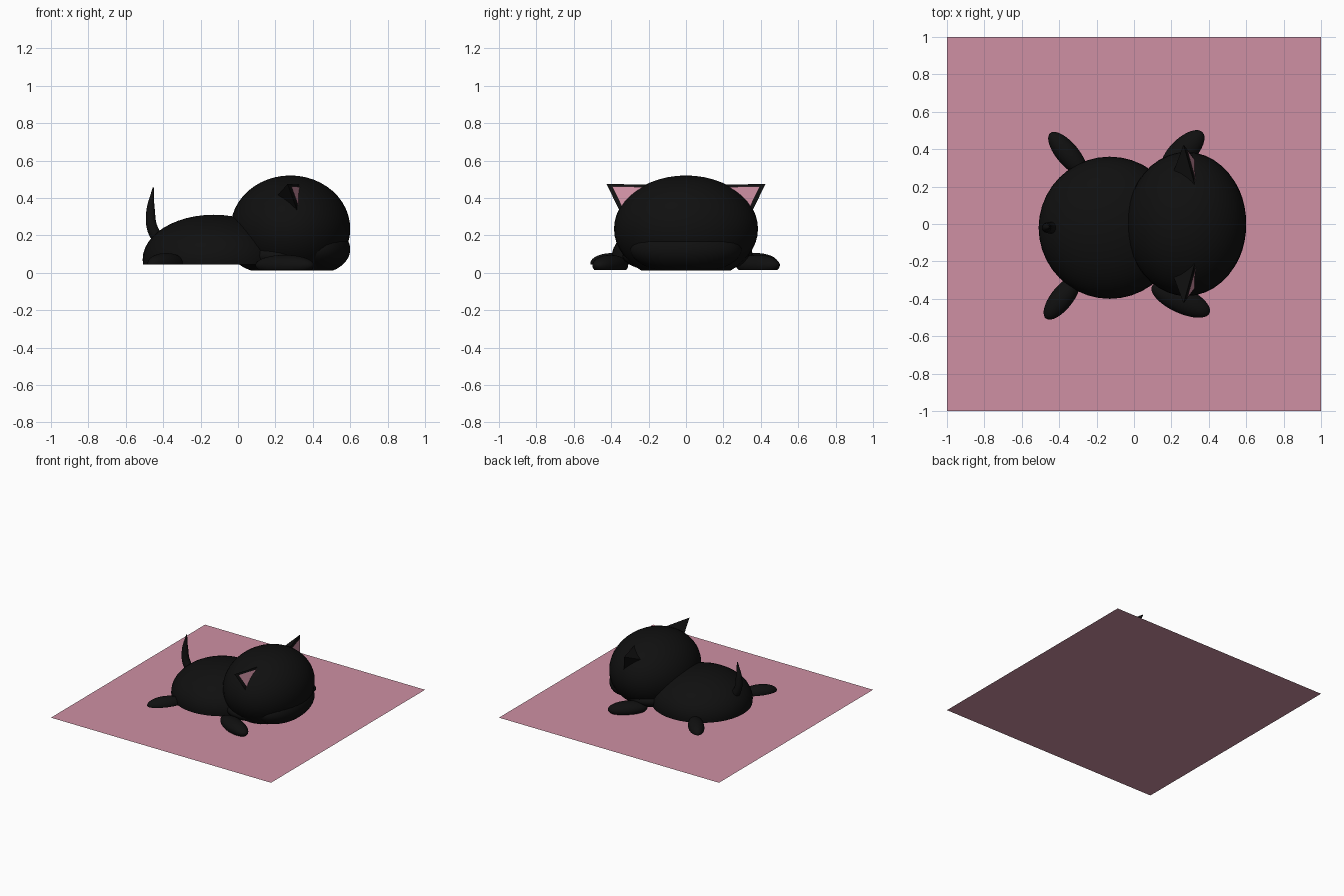
import bpy, bmesh
from math import radians
from mathutils import Vector, Matrix

if "Cube" in bpy.data.objects:
    bpy.data.objects.remove(bpy.data.objects["Cube"])


def material(name, rgb):
    m = bpy.data.materials.new(name)
    m.diffuse_color = (*rgb, 1)
    m.use_nodes = True
    m.node_tree.nodes["Principled BSDF"].inputs["Base Color"].default_value = m.diffuse_color
    return m


BLACK = material("black_fur", (0.005, 0.005, 0.005))
PINK = material("pink", (0.62, 0.28, 0.37))


def finish(name, bm, mat, smooth=True):
    bmesh.ops.recalc_face_normals(bm, faces=bm.faces)
    me = bpy.data.meshes.new(name)
    bm.to_mesh(me)
    bm.free()
    me.materials.append(mat)
    ob = bpy.data.objects.new(name, me)
    bpy.context.collection.objects.link(ob)
    if smooth:
        bpy.context.view_layer.objects.active = ob
        ob.select_set(True)
        bpy.ops.object.shade_smooth_by_angle(angle=radians(40))
        ob.select_set(False)
    return ob


def blob(name, centre, radii, floor, turn=0):
    """Ellipsoid turned about z and cut flat at floor height."""
    bm = bmesh.new()
    mat = (Matrix.Translation(centre) @ Matrix.Rotation(radians(turn), 4, 'Z')
           @ Matrix.Diagonal((*radii, 1)))
    bmesh.ops.create_uvsphere(bm, u_segments=40, v_segments=24, radius=1, matrix=mat)
    geom = bm.verts[:] + bm.edges[:] + bm.faces[:]
    cut = bmesh.ops.bisect_plane(bm, geom=geom, plane_co=(0, 0, floor),
                                 plane_no=(0, 0, 1), clear_inner=True)
    edges = [e for e in cut["geom_cut"] if isinstance(e, bmesh.types.BMEdge)]
    if edges:
        bmesh.ops.holes_fill(bm, edges=edges, sides=0)
    return finish(name, bm, BLACK)


# Square mat
bm = bmesh.new()
bmesh.ops.create_grid(bm, x_segments=1, y_segments=1, size=1)
finish("floor_mat", bm, PINK, False)

# Body, head and chin
blob("body", (-0.13, -0.02, 0.07), (0.38, 0.38, 0.24), 0.045)
blob("head", (0.28, 0, 0.235), (0.32, 0.385, 0.285), 0.012)
blob("muzzle", (0.42, 0, 0.125), (0.18, 0.3, 0.13), 0.012)
blob("chest", (0.22, 0, 0.09), (0.24, 0.34, 0.1), 0.012)

# Paws: centre, half length, half width, turn, floor
paws = [
    ("front_paw_right", (0.25, -0.405, 0.04), 0.17, 0.07, -25, 0.015),
    ("front_paw_left", (0.26, 0.385, 0.04), 0.15, 0.07, 45, 0.015),
    ("rear_paw_right", (-0.385, -0.395, 0.05), 0.14, 0.06, 52, 0.045),
    ("rear_paw_left", (-0.355, 0.375, 0.05), 0.145, 0.06, 130, 0.045),
]
for name, c, length, width, turn, floor in paws:
    blob(name, c, (length, width, 0.055), floor, turn)

# Pointed ears with pink inner faces
for side, s in (("left", 1), ("right", -1)):
    tip, inner, low, back = [Vector((x, s * y, z)) for x, y, z in (
        (0.265, 0.425, 0.475), (0.33, 0.19, 0.47),
        (0.325, 0.345, 0.31), (0.20, 0.25, 0.40))]
    bm = bmesh.new()
    v = [bm.verts.new(p) for p in (tip, inner, low, back)]
    for f in ((0, 1, 2), (0, 2, 3), (0, 3, 1), (1, 3, 2)):
        bm.faces.new([v[i] for i in f])
    finish("ear_" + side, bm, BLACK, False)

    mid = (tip + inner + low) / 3
    bm = bmesh.new()
    pts = [mid + (p - mid) * 0.72 + Vector((0.008, 0, 0.003)) for p in (tip, inner, low)]
    bm.faces.new([bm.verts.new(p) for p in (pts if s < 0 else pts[::-1])])
    # make the inner face look forward
    bm.faces.ensure_lookup_table()
    ob = finish("inner_ear_" + side, bm, PINK, False)
    if ob.data.polygons[0].normal.x < 0:
        ob.data.flip_normals()

# Tapered upright tail
curve = bpy.data.curves.new("tail", 'CURVE')
curve.dimensions = '3D'
curve.bevel_depth = 0.032
curve.bevel_resolution = 5
curve.use_fill_caps = True
sp = curve.splines.new('BEZIER')
path = [(-0.40, 0.15, 1.1), (-0.455, 0.23, 0.95), (-0.467, 0.33, 0.75), (-0.453, 0.455, 0.12)]
sp.bezier_points.add(len(path) - 1)
for p, (x, z, r) in zip(sp.bezier_points, path):
    p.co = (x, -0.02, z)
    p.radius = r
    p.handle_left_type = p.handle_right_type = 'AUTO'
curve.materials.append(BLACK)
bpy.context.collection.objects.link(bpy.data.objects.new("tail", curve))
